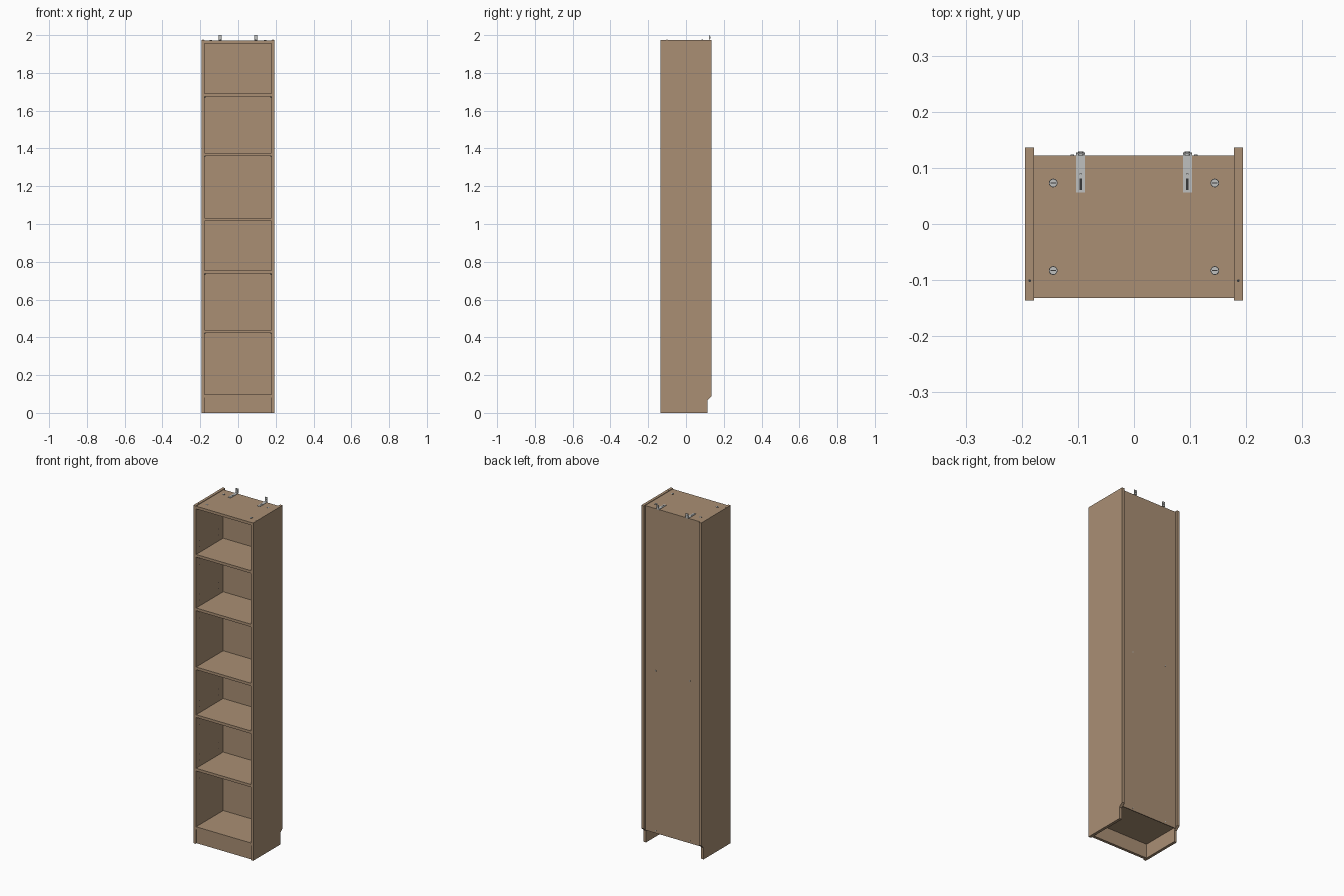
import bpy
import bmesh
from math import pi
from mathutils import Matrix

cube = bpy.data.objects.get("Cube")
if cube:
    bpy.data.objects.remove(cube, do_unlink=True)


def material(name, rgb):
    mat = bpy.data.materials.new(name)
    mat.use_nodes = True
    mat.diffuse_color = (*rgb, 1)
    mat.node_tree.nodes["Principled BSDF"].inputs["Base Color"].default_value = (*rgb, 1)
    return mat


WOOD = material("tan wood", (0.40, 0.275, 0.175))
STEEL = material("light steel", (0.52, 0.53, 0.52))
DARK = material("dark hole", (0.04, 0.04, 0.04))


def finish(name, bm, mat):
    bmesh.ops.recalc_face_normals(bm, faces=bm.faces)
    mesh = bpy.data.meshes.new(name)
    bm.to_mesh(mesh)
    bm.free()
    mesh.materials.append(mat)
    obj = bpy.data.objects.new(name, mesh)
    bpy.context.collection.objects.link(obj)
    return obj


def box(name, x, y, z, mat=WOOD):
    """Box from (min, max) ranges on each axis."""
    bm = bmesh.new()
    bmesh.ops.create_cube(bm, size=1)
    for v in bm.verts:
        for i, (lo, hi) in enumerate((x, y, z)):
            v.co[i] = lo if v.co[i] < 0 else hi
    return finish(name, bm, mat)


def disc(name, centre, radius, depth, axis="Z", mat=STEEL, sides=12):
    turn = {"X": Matrix.Rotation(pi / 2, 4, "Y"),
            "Y": Matrix.Rotation(pi / 2, 4, "X"), "Z": Matrix()}[axis]
    bm = bmesh.new()
    bmesh.ops.create_cone(bm, cap_ends=True, segments=sides, radius1=radius,
                          radius2=radius, depth=depth,
                          matrix=Matrix.Translation(centre) @ turn)
    return finish(name, bm, mat)


INNER, OUTER = 0.178, 0.194
FRONT, BACK = -0.132, 0.122
TOP = 1.972
SHELF = 0.016

# Side panels, notched at the back foot to clear a skirting board
side_profile = [(-0.136, 0), (0.114, 0), (0.114, 0.068), (0.121, 0.075),
                (0.136, 0.088), (0.136, 1.975), (-0.136, 1.975)]
for side, s in (("left", 1), ("right", -1)):
    bm = bmesh.new()
    face = bm.faces.new([bm.verts.new((s * INNER, y, z)) for y, z in side_profile])
    ext = bmesh.ops.extrude_face_region(bm, geom=[face])
    moved = [g for g in ext["geom"] if isinstance(g, bmesh.types.BMVert)]
    bmesh.ops.translate(bm, verts=moved, vec=(s * (OUTER - INNER), 0, 0))
    finish(side + "_side_panel", bm, WOOD)

# Top, back and plinth boards
box("top_panel", (-INNER, INNER), (FRONT, BACK), (TOP - SHELF, TOP))
box("back_panel", (-INNER, INNER), (BACK - 0.005, BACK), (0.075, TOP - 0.001))
box("plinth", (-INNER, INNER), (-0.127, -0.111), (0, 0.082))

# Shelves
shelf_tops = [0.098, 0.44, 0.753, 1.032, 1.377, 1.69]
for i, z in enumerate(shelf_tops):
    box(f"shelf_{i + 1}", (-INNER, INNER), (FRONT, BACK - 0.005), (z - SHELF, z))

# Shelf pin holes and supporting pins on the inner walls
for side, s in (("left", 1), ("right", -1)):
    for i, z in enumerate(shelf_tops):
        if i in (0, 3):
            continue
        for y in (-0.1, 0.075):
            for step in (-2, -1, 1, 2):
                disc(f"{side}_pin_hole", (s * INNER, y, z + step * 0.035),
                     0.003, 0.001, "X", DARK, 8)
            disc(f"{side}_shelf_pin", (s * (INNER - 0.003), y, z - SHELF - 0.003),
                 0.003, 0.008, "X", STEEL, 8)

for side, s in (("left", 1), ("right", -1)):
    # Cam fittings with slots, and dowel holes in the panel tops
    for y in (-0.083, 0.073):
        disc(side + "_cam_rim", (s * 0.144, y, TOP), 0.008, 0.001, mat=DARK)
        disc(side + "_cam_lock", (s * 0.144, y, TOP), 0.0065, 0.002)
        box(side + "_cam_slot", (s * 0.144 - 0.005, s * 0.144 + 0.005),
            (y - 0.001, y + 0.001), (TOP, TOP + 0.0013), DARK)
    disc(side + "_dowel_hole", (s * 0.186, -0.101, 1.975), 0.0025, 0.001, mat=DARK, sides=8)

    # Screws through the back into the fixed shelves
    for z in (shelf_tops[0], shelf_tops[3]):
        disc(side + "_back_screw", (s * 0.11, BACK, z - SHELF / 2), 0.0035, 0.003, "Y")

    # Wall bracket: flat foot, upright tab and its screws
    x = s * 0.095
    span = (x - 0.008, x + 0.008)
    box(side + "_bracket_foot", span, (0.056, 0.127), (TOP, TOP + 0.0025), STEEL)
    box(side + "_bracket_upright", span, (0.1245, 0.127), (TOP, 2.0), STEEL)
    box(side + "_bracket_slot", (x - 0.002, x + 0.002), (0.061, 0.09),
        (TOP + 0.002, TOP + 0.003), DARK)
    disc(side + "_bracket_screw", (x, 0.085, TOP + 0.003), 0.004, 0.003)
    disc(side + "_wall_screw", (x, 0.126, 1.988), 0.005, 0.007, "Y")
